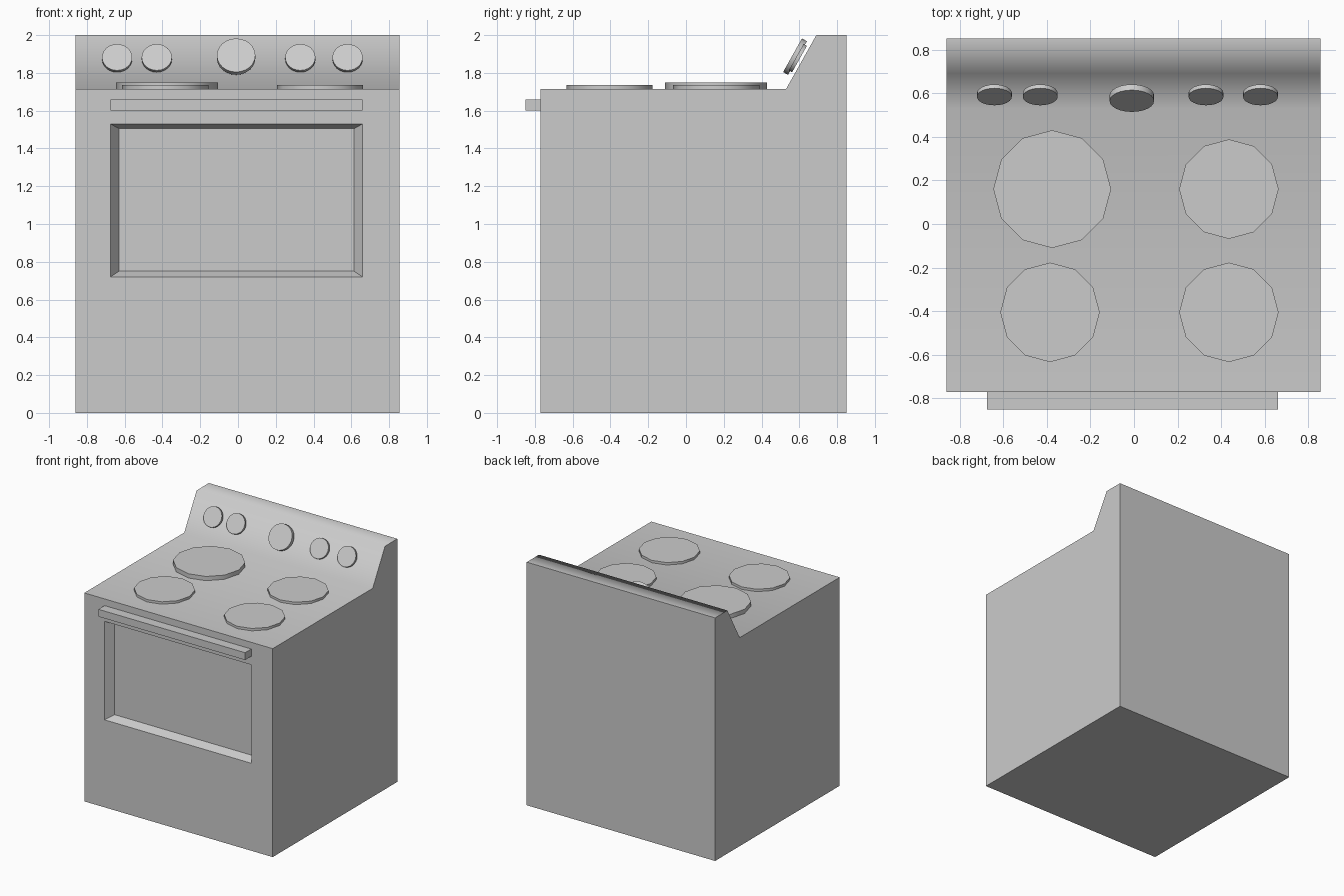
import bpy, bmesh, math
from mathutils import Matrix, Vector

cube = bpy.data.objects.get("Cube")
if cube:
    bpy.data.objects.remove(cube, do_unlink=True)

# Single grey enamel finish
grey = bpy.data.materials.new("grey enamel")
grey.use_nodes = True
colour = (0.6, 0.6, 0.6, 1)
grey.diffuse_color = colour
grey.node_tree.nodes["Principled BSDF"].inputs["Base Color"].default_value = colour


def finish(name, bm):
    bmesh.ops.recalc_face_normals(bm, faces=bm.faces[:])
    mesh = bpy.data.meshes.new(name)
    bm.to_mesh(mesh)
    bm.free()
    mesh.materials.append(grey)
    obj = bpy.data.objects.new(name, mesh)
    bpy.context.collection.objects.link(obj)
    return obj


def disc(name, centre, radius, depth, sides, tilt=0):
    """Closed disc whose axis leans towards the front by tilt."""
    bm = bmesh.new()
    matrix = Matrix.Translation(centre) @ Matrix.Rotation(tilt, 4, 'X')
    bmesh.ops.create_cone(bm, cap_ends=True, segments=sides, radius1=radius,
                          radius2=radius, depth=depth, matrix=matrix)
    for f in bm.faces:
        f.smooth = len(f.verts) == 4
    for e in bm.edges:
        e.smooth = all(f.smooth for f in e.link_faces)
    return finish(name, bm)


# Body: side profile (y, z) swept across the width
LEFT, RIGHT, FRONT, BACK, TOP = 0.855, -0.86, -0.77, 0.85, 1.715
profile = [(FRONT, 0), (BACK, 0), (BACK, 2), (0.69, 2), (0.53, TOP), (FRONT, TOP)]
bm = bmesh.new()
side = bm.faces.new([bm.verts.new((RIGHT, y, z)) for y, z in profile])
swept = bmesh.ops.extrude_face_region(bm, geom=[side])["geom"]
bmesh.ops.translate(bm, vec=(LEFT - RIGHT, 0, 0),
                    verts=[v for v in swept if isinstance(v, bmesh.types.BMVert)])
bmesh.ops.recalc_face_normals(bm, faces=bm.faces[:])

# Oven window: bevelled recess in the front face
door = min(bm.faces, key=lambda f: f.calc_center_median().y)
for x0, x1, z0, z1, y in ((-0.675, 0.66, 0.72, 1.53, FRONT),
                          (-0.63, 0.615, 0.75, 1.505, FRONT + 0.065)):
    mid = door.calc_center_median()
    bmesh.ops.inset_individual(bm, faces=[door], thickness=0.02)
    for v in door.verts:
        v.co = (x0 if v.co.x < mid.x else x1, y, z0 if v.co.z < mid.z else z1)

# Only the two folds of the control panel are soft
for f in bm.faces:
    f.smooth = True
for e in bm.edges:
    a, b = (v.co for v in e.verts)
    fold = abs(a.x - b.x) > 1.6 and a.z > 1.7 and 0.5 < a.y < 0.7
    e.smooth = fold
body = finish("body", bm)
weighted = body.modifiers.new("soft folds", 'WEIGHTED_NORMAL')
weighted.mode = 'FACE_AREA'
weighted.keep_sharp = True

# Door handle
bm = bmesh.new()
bmesh.ops.create_cube(bm, size=1, matrix=Matrix.Translation((-0.0075, -0.81, 1.63))
                      @ Matrix.Diagonal((1.335, 0.08, 0.06, 1)))
finish("door_handle", bm)

# Hob plates
for name, x, y, radius, height in (("back_right", -0.375, 0.16, 0.27, 0.035),
                                   ("front_right", -0.385, -0.405, 0.228, 0.02),
                                   ("back_left", 0.435, 0.16, 0.228, 0.02),
                                   ("front_left", 0.435, -0.405, 0.228, 0.02)):
    disc("hob_plate_" + name, Vector((x, y, TOP + height / 2)), radius, height, 12)

# Control knobs, parallel to the sloping panel
tilt = math.atan2(2 - TOP, 0.16)
for i, x in enumerate((-0.64, -0.43, 0.33, 0.58)):
    disc(f"small_knob_{i + 1}", Vector((x, 0.592, 1.878)), 0.08, 0.02, 24, tilt)
disc("large_knob", Vector((-0.01, 0.577, 1.886)), 0.102, 0.03, 24, tilt)
